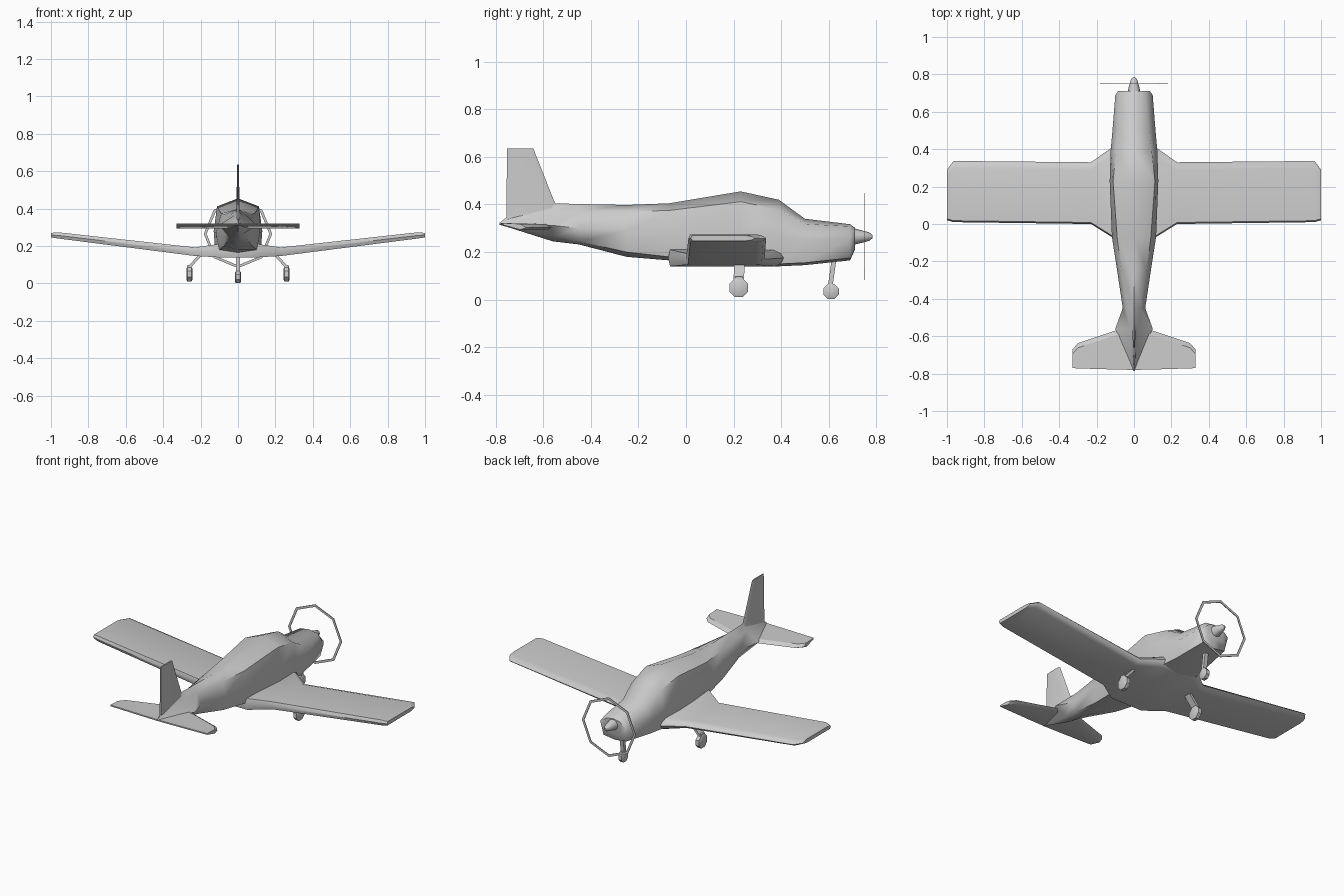
import bpy, bmesh, math
from mathutils import Vector

if "Cube" in bpy.data.objects:
    bpy.data.objects.remove(bpy.data.objects["Cube"])


def loft(name, rings, smooth=None, mirror=False, closed=False):
    """Skin a list of equal-length point rings; cap the ends unless closed."""
    bm = bmesh.new()
    vs = [[bm.verts.new(p) for p in r] for r in rings]
    n = len(vs[0])
    pairs = list(zip(vs, vs[1:])) + ([(vs[-1], vs[0])] if closed else [])
    for a, b in pairs:
        for i in range(n):
            j = (i + 1) % n
            bm.faces.new((a[i], a[j], b[j], b[i]))
    if not closed:
        bm.faces.new(vs[0])
        bm.faces.new(vs[-1])
    bmesh.ops.recalc_face_normals(bm, faces=bm.faces)
    me = bpy.data.meshes.new(name)
    bm.to_mesh(me)
    bm.free()
    ob = bpy.data.objects.new(name, me)
    bpy.context.collection.objects.link(ob)
    if smooth:
        for p in me.polygons:
            p.use_smooth = True
        me.set_sharp_from_angle(angle=math.radians(smooth))
    if mirror:
        ob.modifiers.new("mirror", 'MIRROR').use_clip = False
    return ob


def circle_y(c, r, n=8, turn=0.0):
    """Ring around the y axis."""
    a = [2 * math.pi * i / n + turn for i in range(n)]
    return [(c[0] + r * math.cos(t), c[1], c[2] + r * math.sin(t)) for t in a]


def wheel(name, x, y, z, r, half, mirror=False):
    def ring(dx, rad):
        a = [math.pi / 4 * i + math.pi / 8 for i in range(8)]
        return [(x + dx, y + rad * math.cos(t), z + rad * math.sin(t)) for t in a]
    loft(name, [ring(-half, r * .75), ring(-half * .7, r), ring(half * .7, r),
                ring(half, r * .75)], 35, mirror)


def strut(name, bottom, top, hx, hy, mirror=False):
    def ring(c):
        return [(c[0] + sx * hx, c[1] + sy * hy, c[2])
                for sx, sy in ((-1, -1), (1, -1), (1, 1), (-1, 1))]
    loft(name, [ring(bottom), ring(top)], mirror=mirror)


# Fuselage: y, top z, shoulder x z, side x z, lower x z, bottom z
stations = [
    (.71, .303, .045, .295, .085, .26, .06, .215, .21),
    (.69, .317, .06, .308, .10, .255, .078, .175, .165),
    (.50, .340, .08, .318, .115, .25, .10, .155, .145),
    (.39, .420, .095, .378, .125, .27, .115, .15, .14),
    (.23, .455, .112, .412, .13, .28, .12, .15, .14),
    (-.07, .405, .09, .375, .118, .27, .10, .18, .165),
    (-.25, .398, .068, .37, .09, .29, .075, .20, .18),
    (-.45, .402, .038, .37, .06, .30, .045, .245, .232),
    (-.56, .405, .02, .365, .10, .312, .03, .265, .245),
    (-.75, .350, .008, .335, .016, .32, .007, .31, .305),
    (-.785, .322, .002, .321, .003, .318, .002, .316, .315),
]
rings = []
for y, zt, sx, sz, mx, mz, lx, lz, zb in stations:
    half = [(sx, sz), (mx, mz), (lx, lz)]
    rings.append([(0, y, zt)] + [(x, y, z) for x, z in half] + [(0, y, zb)]
                 + [(-x, y, z) for x, z in reversed(half)])
loft("fuselage", rings, 50)


# Wing with root fairing: x, rear y, front y, bottom z, top z
def wing_ring(x, y0, y1, z0, z1):
    h, m = z1 - z0, (z0 + z1) / 2
    return [(x, y1, m), (x, y1 - .012, z1 - h * .2), (x, y1 - .04, z1),
            (x, y0 + .008, z1), (x, y0, m), (x, y0 + .008, z0),
            (x, y1 - .04, z0), (x, y1 - .012, z0 + h * .2)]


side = [(.11, -.075, .415, .14, .21), (.23, 0, .33, .147, .193),
        (.965, .01, .337, .241, .274), (1.0, .02, .29, .247, .27)]
stations = [(-x, *r) for x, *r in reversed(side)] + side
loft("wing", [wing_ring(*s) for s in stations], 40)


# Tailplane: x, rear y, front y
def tail_ring(x, y0, y1):
    return [(x, y1, .303), (x, y1 - .025, .318), (x, y0, .322),
            (x, y0, .314), (x, y1 - .025, .294)]


side = [(.10, -.778, -.57), (.30, -.772, -.637), (.33, -.77, -.672)]
stations = [(-x, *r) for x, *r in reversed(side)] + [(0, -.78, -.54)] + side
loft("tailplane", [tail_ring(*s) for s in stations], 30)


# Tail fin
def fin_ring(z, y0, y1, t):
    return [(0, y1, z), (t, y1 - .025, z), (t * .5, y0, z),
            (-t * .5, y0, z), (-t, y1 - .025, z)]


loft("tail_fin", [fin_ring(.33, -.755, -.51, .012), fin_ring(.42, -.755, -.557, .008),
                  fin_ring(.636, -.752, -.642, .005)], 40)

# Spinner and thin propeller ring
hub = Vector((0, 0, .265))
loft("spinner", [circle_y(hub + Vector((0, y, 0)), r)
                 for y, r in ((.70, .036), (.74, .026), (.77, .018), (.785, .006))], 50)
loft("propeller_ring", [circle_y(hub + Vector((0, y, 0)), r)
                        for y, r in ((.7475, .183), (.7515, .183), (.7515, .168), (.7475, .168))],
     closed=True)

# Landing gear
wheel("main_wheel", .26, .222, .05, .043, .016, True)
strut("main_leg_lower", (.26, .222, .045), (.262, .222, .098), .009, .016, True)
strut("main_leg", (.262, .222, .085), (.19, .225, .165), .01, .022, True)
wheel("nose_wheel", 0, .61, .034, .035, .016)
strut("nose_leg", (0, .604, .04), (0, .622, .165), .012, .01)
